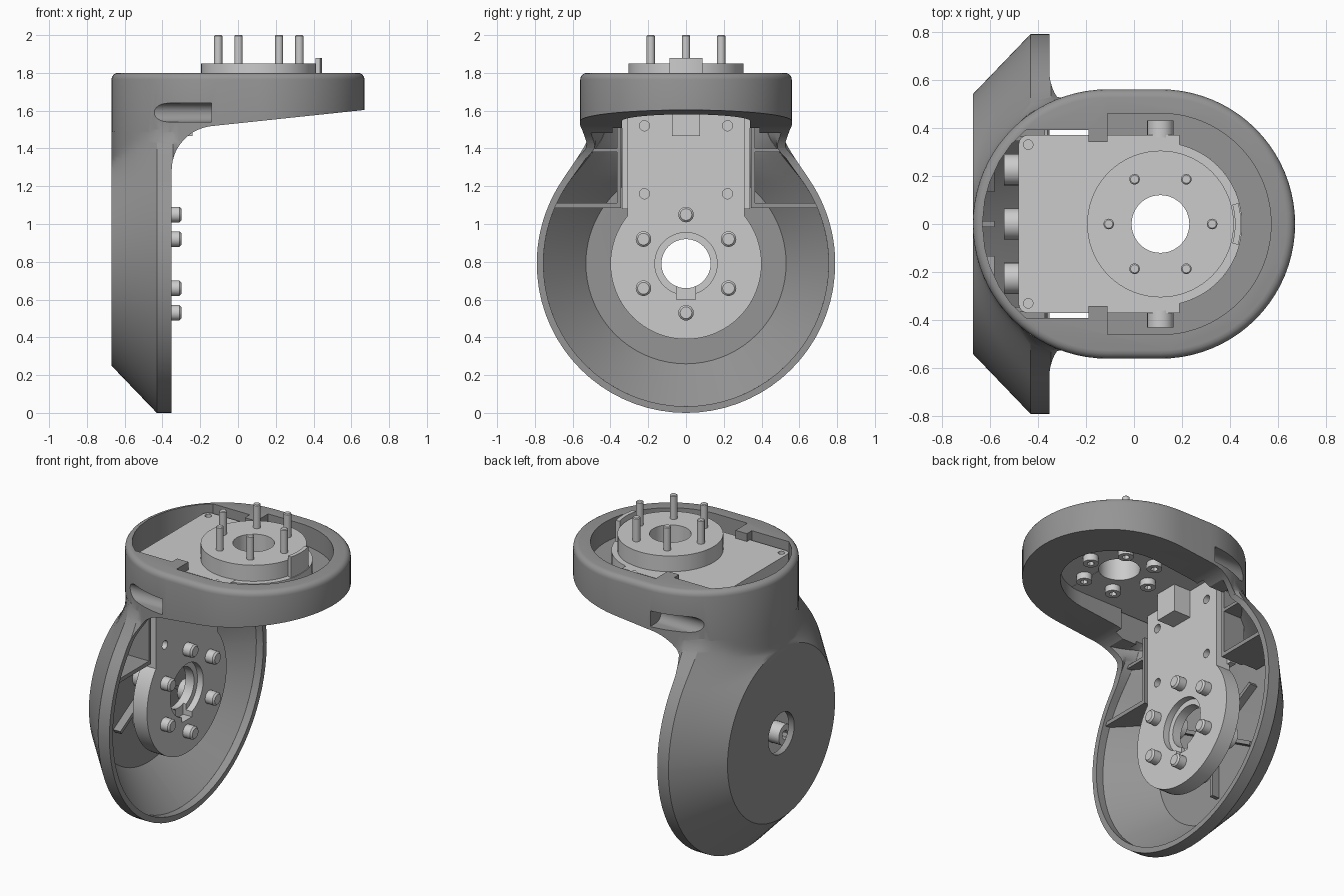
import bpy, bmesh
from math import sin, cos, pi, radians, sqrt

if "Cube" in bpy.data.objects:
    bpy.data.objects.remove(bpy.data.objects["Cube"])


def loft(name, rings):
    """Closed solid through a list of equal-length rings of 3D points."""
    bm = bmesh.new()
    rows = [[bm.verts.new(p) for p in r] for r in rings]
    n = len(rows[0])
    for a, b in zip(rows, rows[1:]):
        for i in range(n):
            bm.faces.new((a[i], a[(i + 1) % n], b[(i + 1) % n], b[i]))
    bm.faces.new(rows[0])
    bm.faces.new(rows[-1])
    bmesh.ops.recalc_face_normals(bm, faces=bm.faces)
    me = bpy.data.meshes.new(name)
    bm.to_mesh(me)
    bm.free()
    ob = bpy.data.objects.new(name, me)
    bpy.context.collection.objects.link(ob)
    return ob


def place(axis, p, h):
    a, b = p
    return {'x': (h, a, b), 'y': (a, h, b), 'z': (a, b, h)}[axis]


def prism(name, axis, pts, lo, hi):
    return loft(name, [[place(axis, p, h) for p in pts] for h in (lo, hi)])


def arc(cx, cy, r, a0, a1, n=24):
    return [(cx + r * cos(radians(a0 + (a1 - a0) * i / n)),
             cy + r * sin(radians(a0 + (a1 - a0) * i / n))) for i in range(n + 1)]


def cyl(name, axis, c, r, lo, hi, ch=0, n=32):
    steps = [(lo, r), (hi - ch, r), (hi, r - ch)] if ch else [(lo, r), (hi, r)]
    return loft(name, [[place(axis, p, h) for p in arc(*c, q, 0, 360, n)[:-1]] for h, q in steps])


def box(name, x0, x1, y0, y1, z0, z1):
    return prism(name, 'z', [(x0, y0), (x1, y0), (x1, y1), (x0, y1)], z0, z1)


def boolean(ob, other, op='DIFFERENCE'):
    m = ob.modifiers.new('bool', 'BOOLEAN')
    m.operation, m.object, m.solver = op, other, 'EXACT'
    bpy.context.view_layer.objects.active = ob
    bpy.ops.object.modifier_apply(modifier=m.name)
    bpy.data.objects.remove(other)


def stadium(r):
    return arc(0.11, 0, r, -90, 90, 40) + arc(-0.11, 0, r, 90, 270, 40)


ZC = 0.79  # height of the lower joint axis


def back_ring(x, R, w, top, cap=9):
    """Slice of the dish blended with the neck, at depth x."""
    zs = [ZC - R * cos(pi / 2 * i / 18) for i in range(18)]
    zs += [ZC + (top - ZC) * i / 46 for i in range(47)]
    side = []
    for z in zs:
        d = R * R - (z - ZC) ** 2
        a = sqrt(d) if d > 0 else -sqrt(-d)
        b = w if z > ZC else -1
        k = 0.16
        h = max(k - abs(a - b), 0) / k
        v = max(a, b) + h * h * k / 4
        if z > 1.5:
            v = min(v, cap)
        side.append((max(v, 0.004), z))
    return [(x, y, z) for y, z in side] + [(x, -y, z) for y, z in reversed(side)]


def half_width(x, r):
    return sqrt(max(r * r - (x + 0.11) ** 2, 0))


# Outer shell: dish with neck, plus rounded top housing
slices = [(x, min(0.79, 0.54 + (x + 0.67) * 1.042)) for x in (-0.67, -0.66, -0.64, -0.61, -0.57, -0.53, -0.48, -0.43)]
front_slices = [(-0.345, 0.79), (-0.32, 0.755), (-0.29, 0.735), (-0.24, 0.72), (-0.18, 0.71), (-0.135, 0.71)]
shell = loft('shell', [back_ring(x, R, half_width(x, 0.559), 1.5) for x, R in slices + front_slices])
fillet = arc(-0.116, 1.285, 0.235, 97, 180, 14)
boolean(shell, prism('cut', 'y', [(0.1, 1.55)] + fillet + [(-0.351, -0.2), (-0.9, -0.2), (-0.9, 1.55)], -1, 1),
        'INTERSECT')
layers = [(1.2, 0.56), (1.765, 0.56)] + [(1.765 + 0.035 * sin(t * pi / 8), 0.525 + 0.035 * cos(t * pi / 8))
                                         for t in range(1, 5)]
top = loft('top_housing', [[(x, y, z) for x, y in stadium(r)] for z, r in layers])
side_profile = [(-0.36, 1.487), (-0.7, 1.487), (-0.7, 1.85), (0.7, 1.85), (0.7, 1.607)]
side_profile += arc(-0.116, 1.285, 0.2345, 97, 150, 9)
boolean(top, prism('cut', 'y', side_profile, -0.8, 0.8), 'INTERSECT')
boolean(shell, top, 'UNION')

# Hollow inside, openings, back hole and side screw slots
boolean(shell, loft('cut', [back_ring(x, min(0.755, 0.53 + (x + 0.63) * 0.978), half_width(x, 0.52), 1.85, 0.39)
                            for x in (-0.63, -0.62, -0.60, -0.56, -0.51, -0.45, -0.40, -0.342)]))
boolean(shell, loft('cut', [back_ring(x, R - 0.035, half_width(x, 0.522), 1.483)
                            for x, R in [(-0.40, 0.79)] + front_slices[:5]]))
boolean(shell, prism('cut', 'z', [(-0.40, -0.39), (-0.19, -0.39), (-0.19, -0.34)] + arc(0.11, 0, 0.34, -90, 90)
                     + [(-0.19, 0.34), (-0.19, 0.39), (-0.40, 0.39)], 1.2, 1.9))
boolean(shell, prism('cut', 'z', [(-0.11, -0.46)] + arc(0.11, 0, 0.46, -90, 90, 40) + [(-0.11, 0.46)], 1.67, 1.9))
boolean(shell, cyl('cut', 'x', (0, ZC), 0.13, -0.8, -0.55, n=48))
for s in (-1, 1):
    slot = arc(0.5 * s, 1.59, 0.05, 90, 90 + 180 * s, 16) + [(0.7 * s, 1.54), (0.7 * s, 1.64)]
    boolean(shell, prism('cut', 'x', slot, -0.6, -0.14))

# Stiffening ribs inside the shell
dark = [shell]
for s, side in ((-1, 'front'), (1, 'back')):
    lower = [(-0.62, 0.36), (-0.37, 0.36), (-0.37, 0.70), (-0.40, 0.69), (-0.62, 0.48)]
    upper = [(-0.5, 0.36), (-0.37, 0.36), (-0.37, 0.52), (-0.5, 0.40)]
    dark.append(prism(f'lower_rib_{side}', 'z', [(x, y * s) for x, y in lower], 1.085, 1.11))
    dark.append(prism(f'upper_rib_{side}', 'z', [(x, y * s) for x, y in upper], 1.38, 1.40))
    dark.append(box(f'upright_rib_{side}', -0.52, -0.37, 0.345 * s, 0.365 * s, 1.085, 1.52))
for i in range(6):
    a = i * pi / 3
    pts = [(r * sin(a) + t * cos(a), ZC + r * cos(a) - t * sin(a))
           for r, t in ((0.16, -0.012), (0.4, -0.012), (0.4, 0.012), (0.16, 0.012))]
    dark.append(prism('hub_rib', 'x', pts, -0.64, -0.58))
grey = bpy.data.materials.new('dark_grey')
grey.diffuse_color = (0.3, 0.3, 0.3, 1)
grey.use_nodes = True
grey.node_tree.nodes["Principled BSDF"].inputs["Base Color"].default_value = grey.diffuse_color
for ob in dark:
    ob.data.materials.clear()
    ob.data.materials.append(grey)

# Bracket: upright plate with round flange
upright = cyl('upright_plate', 'x', (0, ZC), 0.40, -0.46, -0.36, n=72)
boolean(upright, box('add', -0.458, -0.36, -0.31, 0.31, 0.9, 1.66), 'UNION')
boolean(upright, cyl('cut', 'x', (0, ZC), 0.13, -0.6, -0.2, n=48))
boolean(upright, cyl('cut', 'x', (0, ZC), 0.165, -0.40, -0.2, n=48))
boolean(upright, box('cut', -0.42, -0.2, -0.05, 0.05, 0.60, 0.70))
for y in (-0.22, 0.22):
    for z in (1.16, 1.52):
        boolean(upright, cyl('cut', 'x', (y, z), 0.027, -0.42, -0.2, n=20))
box('upright_backing', -0.48, -0.44, -0.34, 0.34, 1.08, 1.7)
box('connector', -0.37, -0.24, -0.075, 0.075, 1.465, 1.645)

# Bracket: level plate
level = prism('level_plate', 'z', [(-0.44, -0.37), (0.19, -0.37), (0.19, 0.37)]
              + arc(-0.44, 0.33, 0.04, 90, 180, 6) + arc(-0.44, -0.33, 0.04, 180, 265, 6), 1.64, 1.75)
boolean(level, cyl('add', 'z', (0.11, 0), 0.34, 1.642, 1.748, n=72), 'UNION')
boolean(level, cyl('cut', 'z', (0.11, 0), 0.12, 1.5, 1.9, n=48))
for y in (-0.33, 0.33):
    boolean(level, cyl('cut', 'z', (-0.44, y), 0.02, 1.70, 1.9, n=16))
boss = cyl('output_flange', 'z', (0.11, 0), 0.305, 1.74, 1.85, n=72)
boolean(boss, cyl('cut', 'z', (0.11, 0), 0.12, 1.5, 1.9, n=48))
tab_out, tab_in = arc(0.11, 0, 0.335, -15, 15, 8), arc(0.11, 0, 0.31, 15, -15, 8)
prism('stop_tab', 'z', tab_out + tab_in, 1.65, 1.88)
for s in (-1, 1):
    cyl('side_screw', 'y', (0.11, 1.70), 0.055, 0.36 * s, 0.43 * s)

# Bolt circles on both joints
for i in range(6):
    a = i * pi / 3
    c = (0.11 + 0.215 * cos(a), 0.215 * sin(a))
    cyl('top_pin', 'z', c, 0.022, 1.80, 2.0, 0.005, 20)
    head = cyl('top_bolt_head', 'z', c, 0.045, 1.60, 1.65, n=24)
    boolean(head, cyl('cut', 'z', c, 0.022, 1.5, 1.625, n=6))
    c = (0.26 * sin(a), ZC + 0.26 * cos(a))
    cyl('joint_bolt', 'x', c, 0.041, -0.40, -0.30, 0.01, 24)
    head = cyl('joint_bolt_head', 'x', c, 0.065, -0.45, -0.54, n=24)
    boolean(head, cyl('cut', 'x', c, 0.03, -0.6, -0.51, n=6))

bpy.ops.object.select_all(action='SELECT')
bpy.context.view_layer.objects.active = shell
bpy.ops.object.shade_smooth_by_angle(angle=radians(30))
